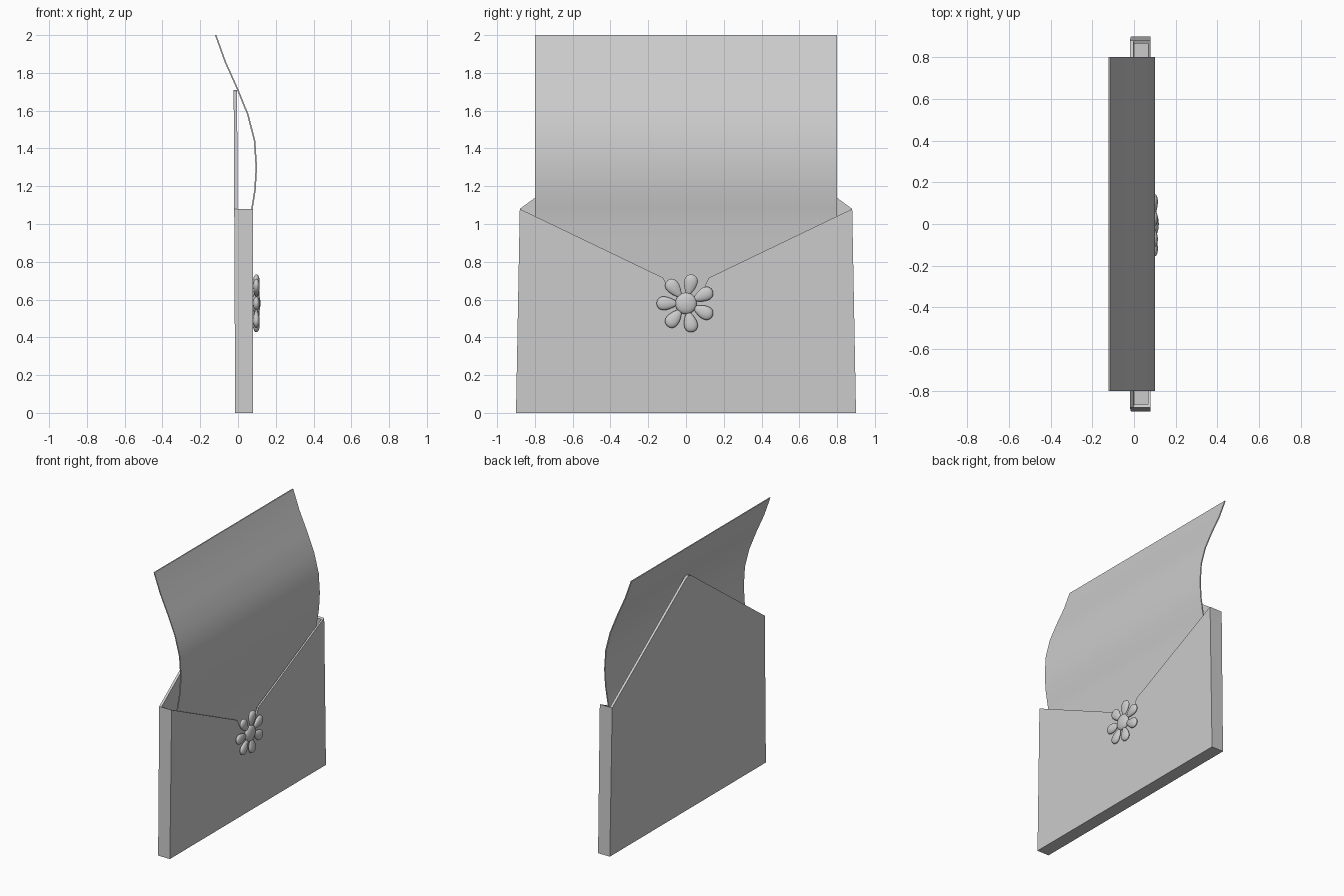
import bpy, bmesh, math
from mathutils import Matrix, Vector

cube = bpy.data.objects.get("Cube")
if cube:
    bpy.data.objects.remove(cube, do_unlink=True)

grey = bpy.data.materials.new("paper_grey")
grey.use_nodes = True
COLOUR = (0.6, 0.6, 0.6, 1)
grey.diffuse_color = COLOUR
grey.node_tree.nodes["Principled BSDF"].inputs["Base Color"].default_value = COLOUR


def finish(name, bm, smooth=None):
    bmesh.ops.recalc_face_normals(bm, faces=bm.faces)
    mesh = bpy.data.meshes.new(name)
    bm.to_mesh(mesh)
    bm.free()
    mesh.materials.append(grey)
    obj = bpy.data.objects.new(name, mesh)
    bpy.context.collection.objects.link(obj)
    if smooth:
        bpy.ops.object.select_all(action="DESELECT")
        bpy.context.view_layer.objects.active = obj
        obj.select_set(True)
        bpy.ops.object.shade_smooth_by_angle(angle=math.radians(smooth))
    return obj


def prism(name, outline, axis, depth, smooth=None):
    """Closed outline of 3D points, extruded along one axis."""
    bm = bmesh.new()
    face = bm.faces.new([bm.verts.new(p) for p in outline])
    new = bmesh.ops.extrude_face_region(bm, geom=[face])["geom"]
    bmesh.ops.translate(bm, vec=Vector(axis) * depth,
                        verts=[v for v in new if isinstance(v, bmesh.types.BMVert)])
    return finish(name, bm, smooth)


def mirrored(half):
    """Complete a half outline (y >= 0) across y = 0."""
    return half + [(-y, z) for y, z in reversed(half) if y > 0]


def panel(name, outline, x, depth):
    return prism(name, [(x, y, z) for y, z in outline], (1, 0, 0), depth)


BOTTOM, TOP, HEIGHT, WALL = 0.90, 0.88, 1.08, 0.015

# Envelope: back with raised pointed flap, and front with a V opening
back = panel("back_panel", mirrored([(BOTTOM, 0), (TOP, HEIGHT), (0.03, 1.70), (0, 1.71)]),
             -0.015, 0.018)
for v in back.data.vertices:
    v.co.x -= 0.008 * max(0, v.co.z) / 1.71
panel("front_panel", mirrored([(BOTTOM, 0), (TOP, HEIGHT), (0.12, 0.715),
                               (0.09, 0.65), (0.05, 0.62), (0, 0.61)]), 0.068, 0.012)

# Envelope side walls and base
for side, s in (("left", 1), ("right", -1)):
    panel(side + "_side_wall", [(s * BOTTOM, 0), (s * TOP, HEIGHT),
                                (s * (TOP - WALL), HEIGHT - 0.007), (s * (BOTTOM - WALL), 0)],
          -0.005, 0.075)
panel("base", [(-0.89, 0), (0.89, 0), (0.89, WALL), (-0.89, WALL)], -0.005, 0.075)

# Curved letter sheet: smoothed path, thickened and extruded across the width
path = [(0.056, 0.05), (0.056, 0.98), (0.074, 1.08), (0.09, 1.18), (0.097, 1.30),
        (0.088, 1.44), (0.052, 1.58), (-0.005, 1.72), (-0.068, 1.86), (-0.118, 2.0)]
half = 0.004
front = [(x + half, -0.8, z) for x, z in path]
rear = [(x - half, -0.8, z) for x, z in reversed(path)]
prism("letter_sheet", front + rear, (0, 1, 0), 1.6, smooth=40)

# Flower seal: seven teardrop petals around a domed centre
CENTRE = Vector((0.097, 0, 0.58))
for i in range(7):
    bm = bmesh.new()
    bmesh.ops.create_uvsphere(bm, u_segments=20, v_segments=12, radius=1)
    for v in bm.verts:
        x, y, z = v.co
        taper = 0.75 + 0.3 * z
        v.co = (0.022 * x * taper, 0.045 * y * taper, 0.1 + 0.056 * z)
    turn = Matrix.Rotation(math.radians(90) + i * math.tau / 7, 4, "X")
    bmesh.ops.transform(bm, matrix=Matrix.Translation(CENTRE) @ turn, verts=bm.verts)
    finish(f"petal_{i + 1}", bm, smooth=60)

bm = bmesh.new()
bmesh.ops.create_uvsphere(bm, u_segments=24, v_segments=12, radius=1)
shape = Matrix.Translation(CENTRE) @ Matrix.Diagonal((0.022, 0.057, 0.057, 1))
bmesh.ops.transform(bm, matrix=shape, verts=bm.verts)
finish("flower_centre", bm, smooth=60)
